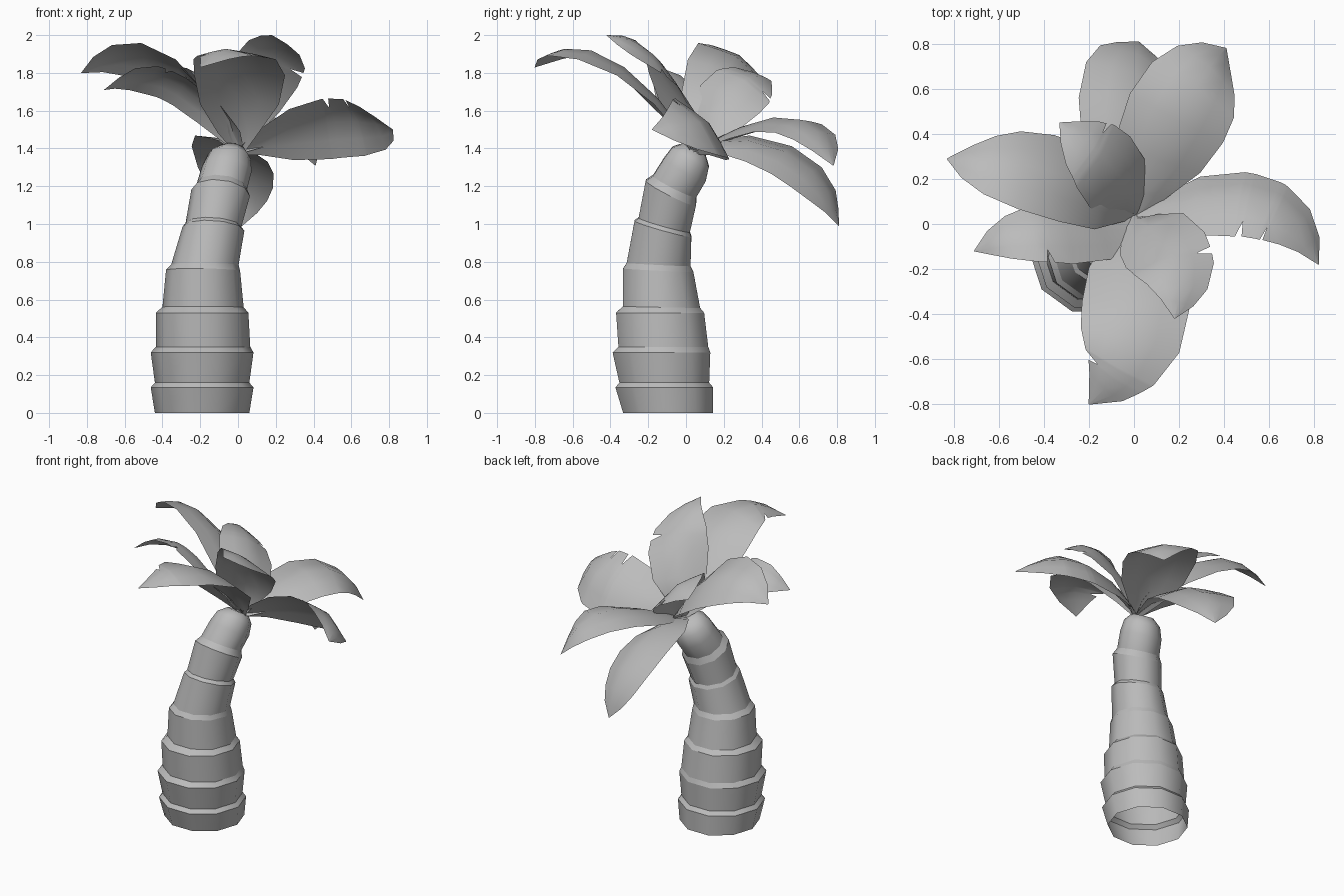
import bpy
import bmesh
import math
from mathutils import Vector

cube = bpy.data.objects.get("Cube")
if cube:
    bpy.data.objects.remove(cube, do_unlink=True)

grey = bpy.data.materials.new("plain_grey")
grey.use_nodes = True
grey.diffuse_color = (0.5, 0.5, 0.5, 1)
bsdf = next(n for n in grey.node_tree.nodes if n.type == 'BSDF_PRINCIPLED')
bsdf.inputs["Base Color"].default_value = (0.5, 0.5, 0.5, 1)

UP = Vector((0, 0, 1))


def finish(bm, name, angle):
    """Turn a bmesh into a smooth-shaded object with sharp creases."""
    mesh = bpy.data.meshes.new(name)
    bm.to_mesh(mesh)
    bm.free()
    mesh.materials.append(grey)
    obj = bpy.data.objects.new(name, mesh)
    bpy.context.collection.objects.link(obj)
    bpy.ops.object.select_all(action='DESELECT')
    obj.select_set(True)
    bpy.context.view_layer.objects.active = obj
    bpy.ops.object.shade_smooth_by_angle(angle=math.radians(angle))


def loft(bm, rows, closed):
    """Bridge neighbouring rows of vertices with quads."""
    for low, high in zip(rows, rows[1:]):
        count = len(low)
        for i in range(count if closed else count - 1):
            j = (i + 1) % count
            bm.faces.new((low[i], low[j], high[j], high[i]))


# Trunk: ten-sided stepped rings, each with centre x, y, z, radius and lean
RINGS = [
    (-.19, -.095, 0, .25, 0), (-.19, -.115, .135, .272, 0),
    (-.19, -.115, .16, .25, 0), (-.19, -.13, .32, .272, 0),
    (-.185, -.12, .35, .25, 0), (-.19, -.137, .53, .245, 0),
    (-.185, -.13, .56, .215, .02), (-.185, -.147, .755, .196, .05),
    (-.175, -.145, .785, .178, .05), (-.13, -.122, .975, .164, .28),
    (-.13, -.115, .995, .148, .28), (-.092, -.08, 1.165, .156, .5),
    (-.085, -.06, 1.2, .134, .5), (-.06, -.005, 1.29, .132, .55),
    (-.045, .025, 1.355, .115, .55), (-.03, .045, 1.395, .07, .55),
]
SIDES = 10
bm = bmesh.new()
rows = []
for x, y, z, radius, lean in RINGS:
    turn = UP.rotation_difference(Vector((lean * .25, lean, 1)))
    row = []
    for i in range(SIDES):
        a = math.tau * i / SIDES
        offset = turn @ Vector((math.cos(a), math.sin(a), 0))
        row.append(bm.verts.new(Vector((x, y, z)) + offset * radius))
    rows.append(row)
loft(bm, rows, True)
bm.faces.new(rows[-1])
# Keep the rims of the steps crisp while the sides stay round
for row in rows[1:13]:
    for a, b in zip(row, row[1:] + row[:1]):
        bm.edges.get((a, b)).smooth = False
finish(bm, "trunk", 60)

# Leaves: width profile along the midrib, from root to tip
PROFILE = [(0, .14), (.12, .45), (.3, .87), (.5, 1), (.68, .94),
           (.82, .72), (.92, .4), (1, .01)]
ROOT = Vector((.01, .04, 1.39))


def width_at(t):
    for (t0, w0), (t1, w1) in zip(PROFILE, PROFILE[1:]):
        if t <= t1:
            return w0 + (w1 - w0) * (t - t0) / (t1 - t0)


def rib(points, t):
    """Smooth cubic through four points, spaced by their distances."""
    knots = [0]
    for a, b in zip(points, points[1:]):
        knots.append(knots[-1] + (b - a).length)
    total = Vector((0, 0, 0))
    for i, p in enumerate(points):
        weight = 1
        for j in range(4):
            if j != i:
                weight *= (t * knots[3] - knots[j]) / (knots[i] - knots[j])
        total += p * weight
    return total


def leaf(name, bend, arch, tip, half_width, roll, tears=(), torn_side=1):
    points = [ROOT, Vector(bend), Vector(arch), Vector(tip)]
    stops = {t: 1 for t, _ in PROFILE}
    for t in tears:
        stops.update({t - .03: 1, t: .62, t + .01: 1})
    bm = bmesh.new()
    rows = []
    roll = math.radians(roll)
    for t in sorted(stops):
        centre = rib(points, t)
        along = (rib(points, t + .01) - rib(points, t - .01)).normalized()
        side = along.cross(UP).normalized()
        normal = side.cross(along)
        across = side * math.cos(roll) + normal * math.sin(roll)
        over = normal * math.cos(roll) - side * math.sin(roll)
        row = []
        for s in (-1, -.5, 0, .5, 1):
            w = half_width * width_at(t)
            if s == torn_side:
                w *= stops[t]
            sag = over * (-.22 * w * abs(s) ** 1.2)
            row.append(bm.verts.new(centre + across * (s * w) + sag))
        rows.append(row)
    loft(bm, rows, False)
    finish(bm, name, 35)


leaf("back_leaf", (-.02, .34, 1.44), (.0, .61, 1.33), (.02, .81, .99), .235, -20)
leaf("back_left_leaf", (.1, .28, 1.51), (.24, .55, 1.565), (.41, .78, 1.31), .235, -6)
leaf("back_right_leaf", (-.26, .205, 1.77), (-.56, .27, 1.9), (-.83, .29, 1.8), .215, -32)
leaf("upright_leaf", (-.03, .16, 1.6), (-.14, .3, 1.755), (-.33, .45, 1.76), .195, -31,
     (.74,))
leaf("right_leaf", (-.19, -.03, 1.65), (-.47, -.03, 1.79), (-.71, -.12, 1.71), .155, -32,
     (.62,), -1)
leaf("front_leaf", (.01, -.23, 1.75), (-.015, -.505, 1.92), (-.2, -.8, 1.83), .24, 0,
     (.86,))
leaf("front_left_leaf", (.095, -.045, 1.71), (.19, -.2, 1.92), (.18, -.42, 2), .195, 18,
     (.62,), -1)
leaf("left_leaf", (.27, .11, 1.5), (.55, .11, 1.54), (.82, -.18, 1.5), .215, 48,
     (.54, .69))
